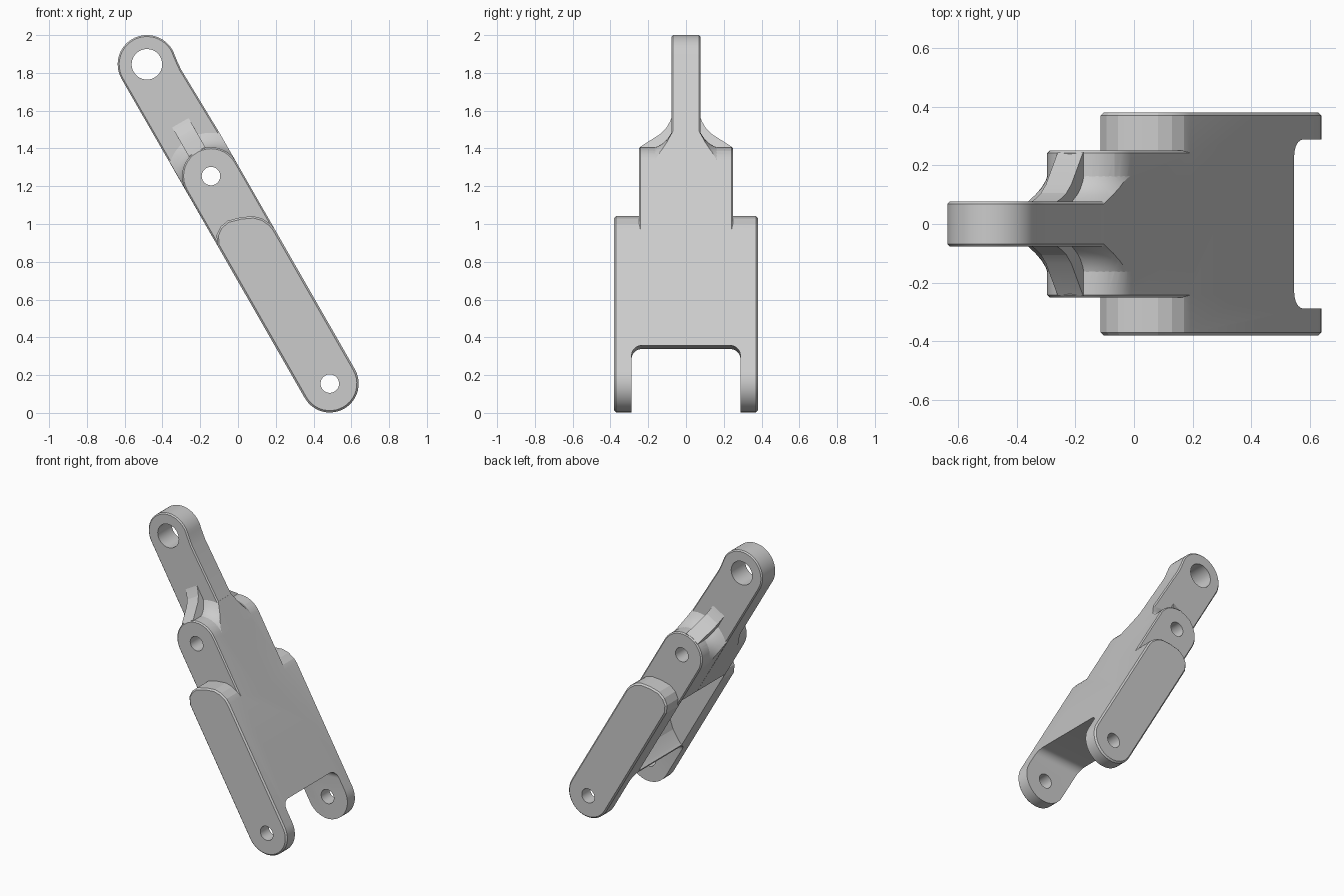
import bpy, bmesh, math
from mathutils import Matrix

cube = bpy.data.objects.get("Cube")
if cube:
    bpy.data.objects.remove(cube, do_unlink=True)

# One plain grey for the whole casting
grey = bpy.data.materials.new("light_grey")
grey.use_nodes = True
grey.diffuse_color = (0.6, 0.6, 0.6, 1)
grey.node_tree.nodes["Principled BSDF"].inputs["Base Color"].default_value = (0.6, 0.6, 0.6, 1)

# Modelled upright (X thickness, Y width, Z length), tilted at the end
LENGTH = 1.948      # between the two end pins
PIVOT = 1.266       # height of the middle pin
R = 0.153           # half thickness of the link


def arc(cx, cz, r, start, end, n=14):
    angles = [math.radians(start + (end - start) * i / n) for i in range(n + 1)]
    return [(cx + r * math.cos(a), cz + r * math.sin(a)) for a in angles]


def make_object(name, bm):
    bmesh.ops.recalc_face_normals(bm, faces=bm.faces)
    mesh = bpy.data.meshes.new(name)
    bm.to_mesh(mesh)
    bm.free()
    mesh.materials.append(grey)
    obj = bpy.data.objects.new(name, mesh)
    bpy.context.collection.objects.link(obj)
    return obj


def prism(name, outline, half, axis="Y", bevel=0.0, corner=0.0):
    """Extrude an outline symmetrically along X or Y."""
    bm = bmesh.new()
    place = (lambda p, d: (p[0], d, p[1])) if axis == "Y" else (lambda p, d: (d, p[0], p[1]))
    face = bm.faces.new([bm.verts.new(place(p, -half)) for p in outline])
    out = bmesh.ops.extrude_face_region(bm, geom=[face])
    shift = (0, 2 * half, 0) if axis == "Y" else (2 * half, 0, 0)
    bmesh.ops.translate(bm, vec=shift, verts=[v for v in out["geom"] if isinstance(v, bmesh.types.BMVert)])
    bmesh.ops.recalc_face_normals(bm, faces=bm.faces)
    rims = [e for e in bm.edges if abs(e.verts[0].co.y - e.verts[1].co.y) < 1e-5]
    if bevel:
        bmesh.ops.bevel(bm, geom=rims, offset=bevel, segments=1, affect="EDGES")
    if corner:
        top = [e for e in rims if min(v.co.z for v in e.verts) > 0]
        bmesh.ops.bevel(bm, geom=top, offset=corner, segments=8, profile=0.5, affect="EDGES")
    return make_object(name, bm)


def combine(target, tool, operation):
    mod = target.modifiers.new("combine", "BOOLEAN")
    mod.operation = operation
    mod.solver = "EXACT"
    mod.object = tool
    bpy.context.view_layer.objects.active = target
    bpy.ops.object.modifier_apply(modifier=mod.name)
    bpy.data.objects.remove(tool, do_unlink=True)


# Wide fork body with a round foot and a lopsided rounded top
body_outline = arc(0, 0, R, 180, 360, 20) + [
    (R, 0.855), (0.147, 0.89), (0.125, 0.935), (0.09, 0.97), (0.03, 0.998),
    (-0.04, 1.017), (-0.09, 1.008), (-0.13, 0.98), (-R, 0.93)]
link = prism("arm_link", body_outline, 0.38, bevel=0.01)

# Middle knuckle block
knuckle = prism("knuckle", [(-R, 0.5), (R, 0.5)] + arc(0, PIVOT, R, 0, 180, 18),
                0.25, bevel=0.008)
combine(link, knuckle, "UNION")

# Slim upper arm, flaring slightly at its round eye
arm_outline = [(-R, 0.8), (R, 0.8), (R, 1.44), (0.143, 1.835), (0.147, 1.88)]
arm_outline += arc(0, LENGTH, R + 0.002, -13, 180, 24)
combine(link, prism("upper_arm", arm_outline, 0.077, bevel=0.008), "UNION")

# Hollow fillet turned about the middle pin, trimmed to the link thickness
bm = bmesh.new()
profile = [(0, 0.19), (0.148, 0.19), (0.152, 0.165), (0.158, 0.148), (0.173, 0.123),
           (0.195, 0.1), (0.222, 0.082), (0.24, 0.07)]
profile += [(r, -y) for r, y in reversed(profile)]
verts = [bm.verts.new((r, y, PIVOT)) for r, y in profile]
edges = [bm.edges.new(pair) for pair in zip(verts, verts[1:])]
bmesh.ops.spin(bm, geom=verts + edges, cent=(0, 0, PIVOT), axis=(0, 1, 0),
               angle=2 * math.pi, steps=48)
bmesh.ops.remove_doubles(bm, verts=bm.verts, dist=1e-4)
fillet = make_object("knuckle_fillet", bm)
trim = prism("trim", [(-R, 0.9), (R, 0.9), (R, 1.7), (-R, 1.7)], 0.5)
combine(fillet, trim, "INTERSECT")
combine(link, fillet, "UNION")

# Curved brace rib on both sides of the upper arm
side = [(0.244, 1.3), (0.244, 1.415), (0.135, 1.495), (0.105, 1.53), (0.085, 1.57), (0.07, 1.61)]
rib = prism("brace_rib", side + [(-y, z) for y, z in reversed(side)], 0.05, axis="X")
combine(link, rib, "UNION")

# Fork opening with a slanted, round-cornered crotch
combine(link, prism("fork_gap", [(-0.3, -0.3), (0.3, -0.3), (0.3, 0.072), (-0.3, 0.372)],
                    0.288, corner=0.055), "DIFFERENCE")

# Pocket in the rear, ramping up from the crotch
combine(link, prism("rear_pocket", [(-0.3, 0.28), (-0.13, 0.32), (-0.05, 0.36), (0.02, 0.42),
                                    (0.06, 0.5), (0.07, 0.58), (0.07, 0.9), (0.03, 0.98),
                                    (-0.3, 0.98)], 0.235), "DIFFERENCE")

# Pin holes
for height, radius in ((0, 0.049), (PIVOT, 0.049), (LENGTH, 0.081)):
    combine(link, prism("pin_hole", arc(0, height, radius, 0, 348.75, 31), 0.6), "DIFFERENCE")

# Tilt into place and shade
tilt = Matrix.Translation((0.486, 0, 0.155)) @ Matrix.Rotation(math.radians(-29.8), 4, "Y")
link.data.transform(tilt)
link.data.materials.clear()
link.data.materials.append(grey)
for face in link.data.polygons:
    face.material_index = 0
bpy.ops.object.select_all(action="DESELECT")
link.select_set(True)
bpy.context.view_layer.objects.active = link
bpy.ops.object.shade_smooth_by_angle(angle=math.radians(14))
